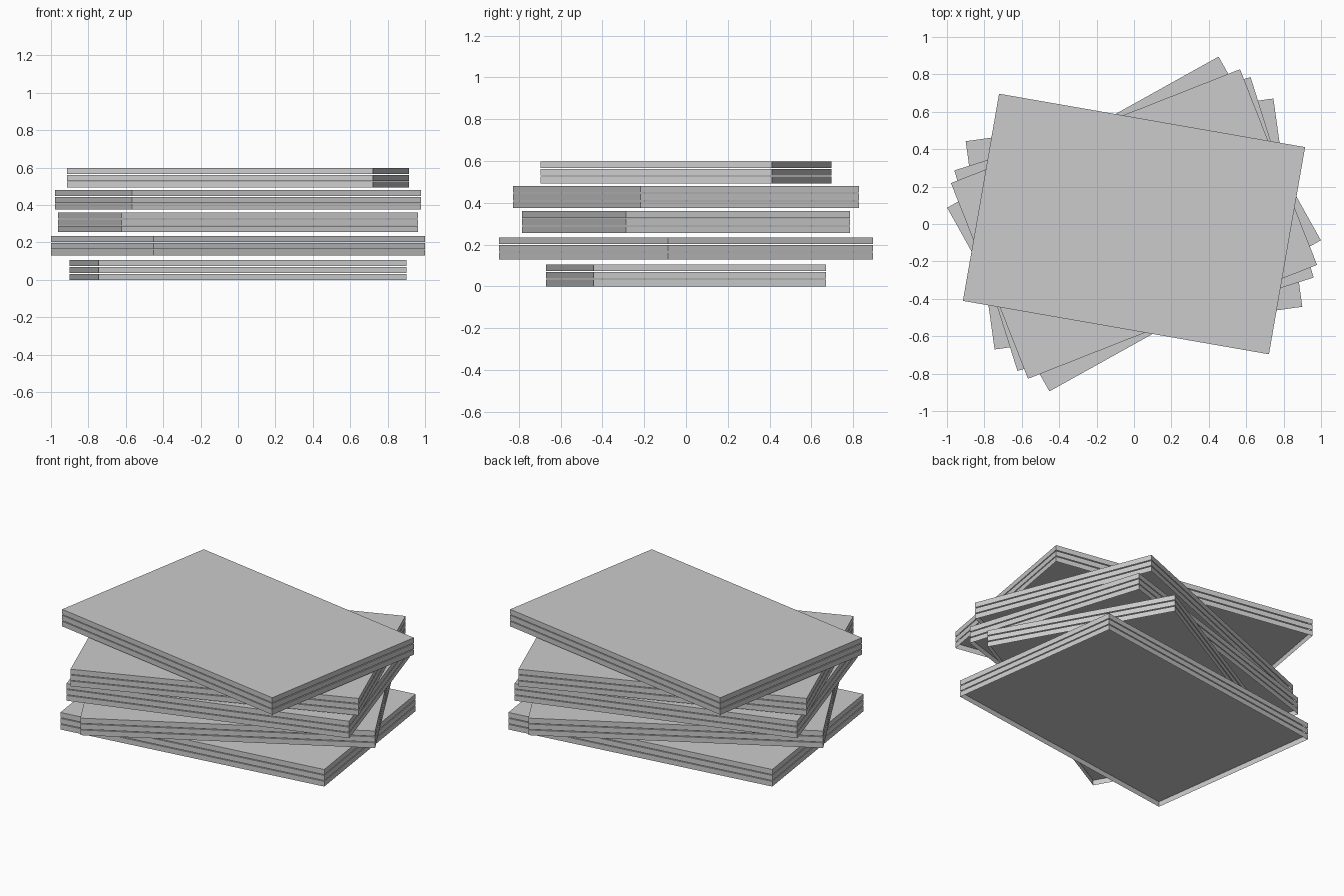
import bpy
import bmesh
import math
from mathutils import Matrix

# Remove the default cube
if "Cube" in bpy.data.objects:
    bpy.data.objects.remove(bpy.data.objects["Cube"], do_unlink=True)

# Single grey finish
GREY = (0.6, 0.6, 0.6, 1.0)
grey = bpy.data.materials.new("plain_grey")
grey.use_nodes = True
grey.diffuse_color = GREY
grey.node_tree.nodes["Principled BSDF"].inputs["Base Color"].default_value = GREY

# Every board is the same size
LENGTH, WIDTH, THICKNESS = 1.661, 1.124, 0.032
BOARD_PITCH = 0.0367
BOARDS_PER_STACK = 3


def make_board_mesh():
    """Shallow lid: a top and four sides, open underneath."""
    bm = bmesh.new()
    bmesh.ops.create_cube(bm, size=1)
    bmesh.ops.transform(
        bm,
        matrix=Matrix.Translation((0, 0, THICKNESS / 2))
        @ Matrix.Diagonal((LENGTH, WIDTH, THICKNESS, 1)),
        verts=bm.verts,
    )
    bm.normal_update()
    underside = [f for f in bm.faces if f.normal.z < -0.5]
    bmesh.ops.delete(bm, geom=underside, context="FACES_ONLY")
    mesh = bpy.data.meshes.new("board")
    bm.to_mesh(mesh)
    bm.free()
    mesh.materials.append(grey)
    return mesh


# Stacks from the floor up: bottom height and turn about the vertical
stacks = {
    "bottom": (0.0, 7.9),
    "lower": (0.129, 29.1),
    "middle": (0.255, 17.5),
    "upper": (0.375, 21.5),
    "top": (0.493, -9.9),
}

board_mesh = make_board_mesh()
for level, (base, turn) in stacks.items():
    for i in range(BOARDS_PER_STACK):
        board = bpy.data.objects.new(f"{level}_stack_board_{i + 1}", board_mesh)
        board.location.z = base + i * BOARD_PITCH
        board.rotation_euler.z = math.radians(turn)
        bpy.context.collection.objects.link(board)
